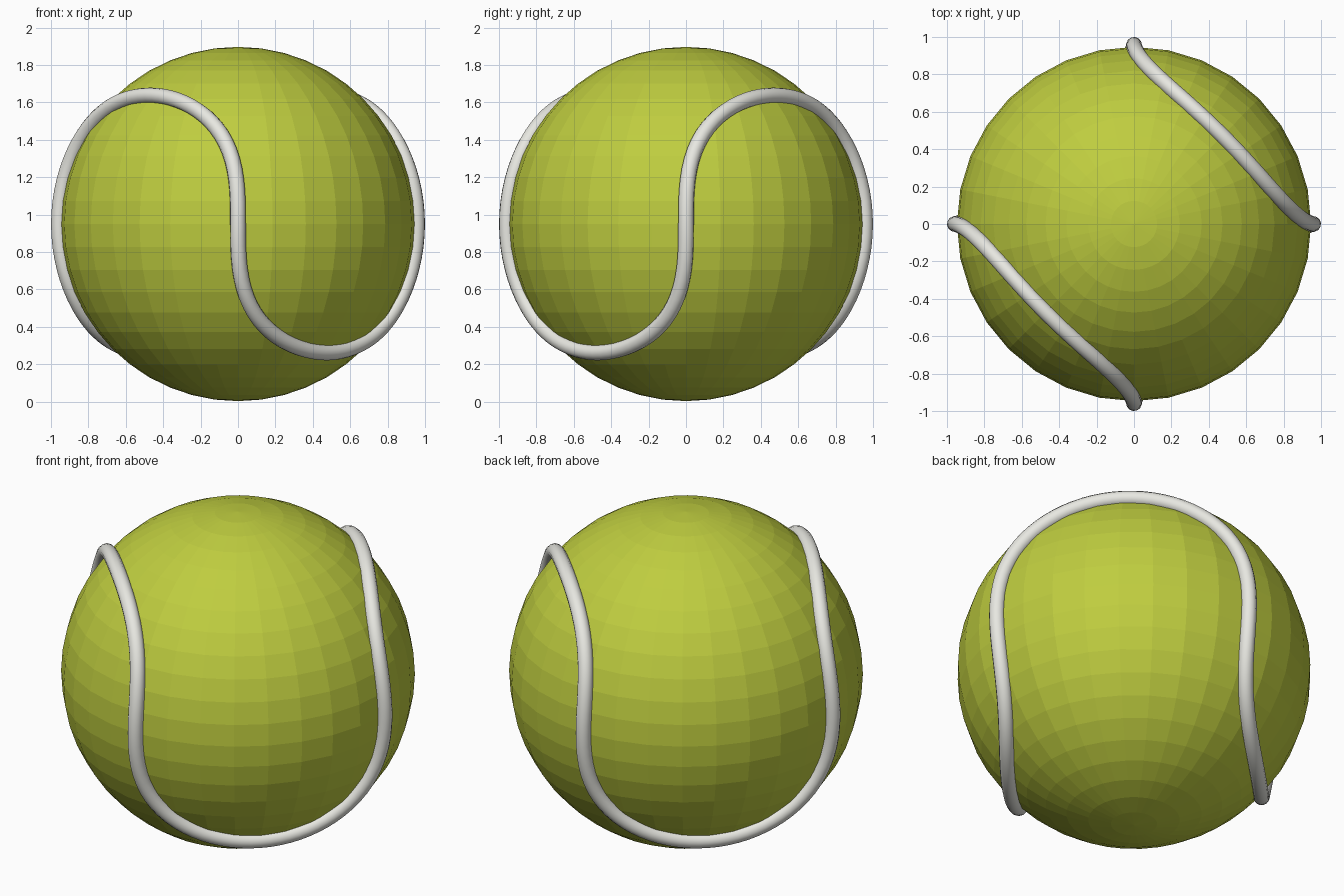
import bpy
from math import sin, cos, pi

cube = bpy.data.objects.get("Cube")
if cube:
    bpy.data.objects.remove(cube, do_unlink=True)

CENTRE_Z = 0.95
BALL_RADIUS = 0.947
SEAM_PATH_RADIUS = 0.958
SEAM_THICKNESS = 0.042
SEAM_LATITUDE = 0.8
SEAM_POINTS = 160


def make_material(name, colour):
    mat = bpy.data.materials.new(name)
    mat.use_nodes = True
    mat.diffuse_color = colour
    bsdf = next(n for n in mat.node_tree.nodes if n.type == "BSDF_PRINCIPLED")
    bsdf.inputs["Base Color"].default_value = colour
    bsdf.inputs["Roughness"].default_value = 0.8
    return mat


felt = make_material("yellow_green_felt", (0.52, 0.61, 0.05, 1))
rubber = make_material("off_white_rubber", (0.82, 0.82, 0.77, 1))

# Faceted ball
bpy.ops.mesh.primitive_uv_sphere_add(
    segments=32, ring_count=24, radius=BALL_RADIUS, location=(0, 0, CENTRE_Z))
ball = bpy.context.object
ball.name = "ball"
ball.data.materials.append(felt)


def seam_point(t):
    """Point on the wavy closed seam; it crosses the equator vertically."""
    lat = SEAM_LATITUDE * sin(2 * t)
    lon = t - sin(4 * t) / 4
    r = SEAM_PATH_RADIUS
    return (r * cos(lat) * cos(lon), r * cos(lat) * sin(lon), r * sin(lat), 1)


# Raised seam: one closed round tube
curve = bpy.data.curves.new("seam", "CURVE")
curve.dimensions = "3D"
curve.bevel_depth = SEAM_THICKNESS
curve.bevel_resolution = 4
spline = curve.splines.new("POLY")
spline.points.add(SEAM_POINTS - 1)
for i, point in enumerate(spline.points):
    point.co = seam_point(2 * pi * i / SEAM_POINTS)
spline.use_cyclic_u = True
spline.use_smooth = True
curve.materials.append(rubber)

seam = bpy.data.objects.new("seam", curve)
seam.location.z = CENTRE_Z
bpy.context.collection.objects.link(seam)
bpy.ops.object.select_all(action="DESELECT")
seam.select_set(True)
bpy.context.view_layer.objects.active = seam
bpy.ops.object.convert(target="MESH")
bpy.ops.object.shade_smooth()
